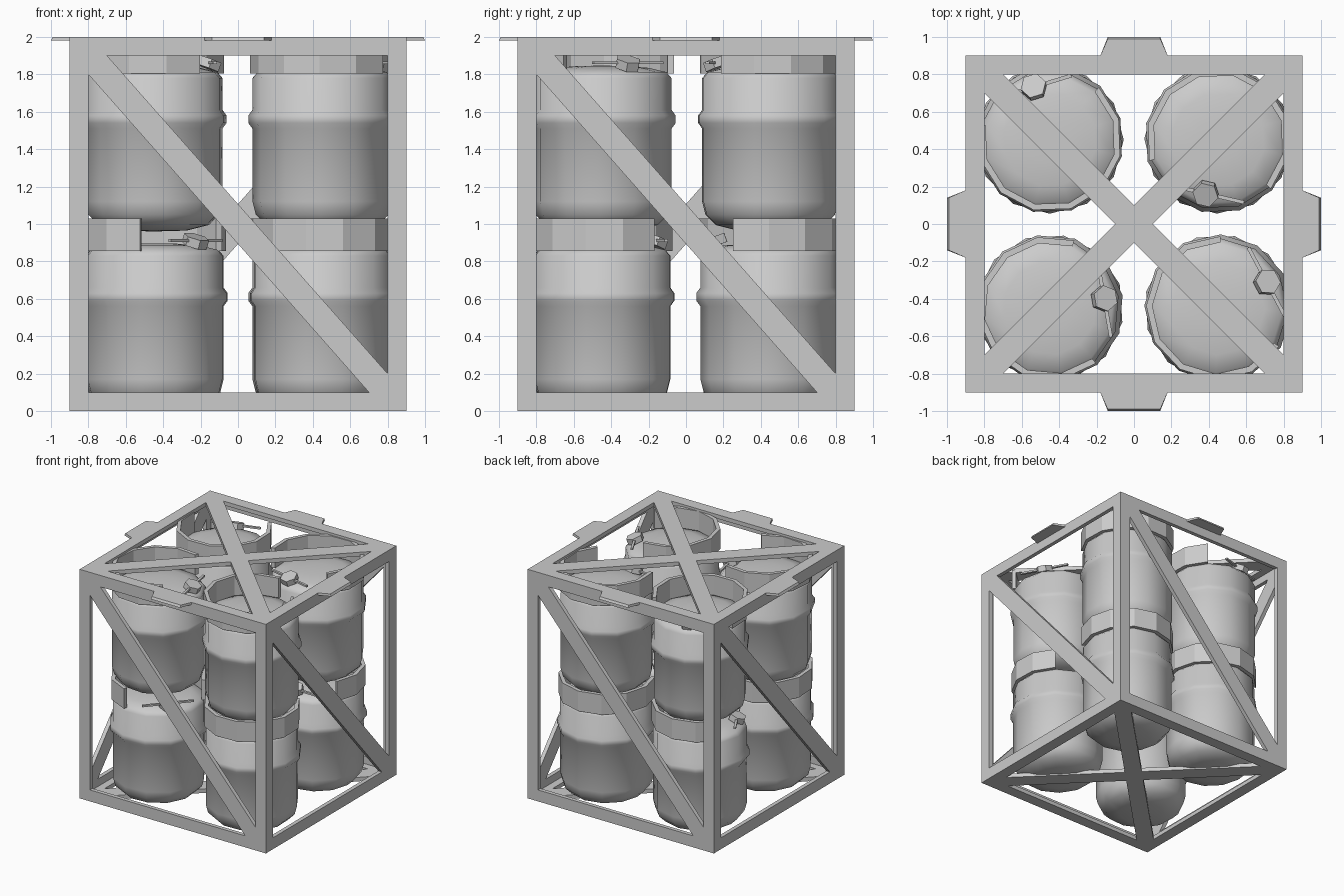
import bpy, bmesh
from math import pi, cos, sin, radians
from mathutils import Matrix, Vector

if "Cube" in bpy.data.objects:
    bpy.data.objects.remove(bpy.data.objects["Cube"])

grey = bpy.data.materials.new("light_grey")
grey.use_nodes = True
colour = (0.6, 0.6, 0.6, 1)
grey.diffuse_color = colour
grey.node_tree.nodes["Principled BSDF"].inputs["Base Color"].default_value = colour


def finish(bm, name, matrix, smooth=None):
    bmesh.ops.recalc_face_normals(bm, faces=bm.faces)
    mesh = bpy.data.meshes.new(name)
    bm.to_mesh(mesh)
    bm.free()
    mesh.materials.append(grey)
    obj = bpy.data.objects.new(name, mesh)
    bpy.context.collection.objects.link(obj)
    obj.matrix_world = matrix
    if smooth:
        bpy.ops.object.select_all(action="DESELECT")
        obj.select_set(True)
        bpy.context.view_layer.objects.active = obj
        bpy.ops.object.shade_smooth_by_angle(angle=radians(smooth))
    return obj


def turn(angle):
    return Matrix.Rotation(angle, 4, "Z")


def panel(name, half_height, brace, matrix, thick=0.035):
    """Flat mitred border with a brace, extruded inwards."""
    bm = bmesh.new()
    corners = [(-1, -1), (1, -1), (1, 1), (-1, 1)]
    outer = [(0.9 * u, half_height * v) for u, v in corners]
    inner = [(0.8 * u, (half_height - 0.1) * v) for u, v in corners]
    shapes = [brace]
    for i in range(4):
        j = (i + 1) % 4
        shapes.append([outer[i], outer[j], inner[j], inner[i]])
    for pts in shapes:
        bm.faces.new([bm.verts.new((u, v, 0)) for u, v in pts])
    bmesh.ops.remove_doubles(bm, verts=bm.verts, dist=0.0001)
    bmesh.ops.recalc_face_normals(bm, faces=bm.faces)
    out = bmesh.ops.extrude_face_region(bm, geom=bm.faces[:], use_keep_orig=True)
    verts = [g for g in out["geom"] if isinstance(g, bmesh.types.BMVert)]
    bmesh.ops.translate(bm, verts=verts, vec=(0, 0, -thick))
    finish(bm, name, matrix)


# Crate: four sides with one diagonal each, crossed top and bottom
diagonal = [(-0.8, 0.8), (-0.8, 0.9), (-0.7, 0.9), (0.8, -0.8), (0.8, -0.9), (0.7, -0.9)]
cross = []
for k in range(4):
    for p in [(0.8, 0.7), (0.8, 0.8), (0.7, 0.8), (0, 0.1)]:
        cross.append((turn(k * pi / 2) @ Vector((*p, 0))).xy)
upright = Matrix.Rotation(pi / 2, 4, "X")
for k, side in enumerate(["front", "left", "back", "right"]):
    panel(side + "_frame", 1, diagonal, turn(k * pi / 2) @ Matrix.Translation((0, -0.9, 1)) @ upright)
panel("top_frame", 0.9, cross, Matrix.Translation((0, 0, 2)))
panel("bottom_frame", 0.9, cross, Matrix.Rotation(pi, 4, "X"))

# Lifting tabs on the upper edges
for k, side in enumerate(["front", "left", "back", "right"]):
    bm = bmesh.new()
    rings = []
    for z, reach in [(1.98, 1.0), (2.0, 0.99)]:
        pts = [(-0.18, -0.9), (0.18, -0.9), (0.14, -reach), (-0.14, -reach)]
        rings.append([bm.verts.new((x, y, z)) for x, y in pts])
    for r in rings:
        bm.faces.new(r)
    for i in range(4):
        j = (i + 1) % 4
        bm.faces.new([rings[0][i], rings[0][j], rings[1][j], rings[1][i]])
    finish(bm, side + "_tab", turn(k * pi / 2))


SIDES = 12
BODY = [(0.18, 0.015), (0.30, 0.045), (0.355, 0.1), (0.373, 0.17), (0.373, 0.56),
        (0.395, 0.59), (0.395, 0.63), (0.373, 0.66), (0.373, 0.83), (0.345, 0.862),
        (0.25, 0.885), (0.12, 0.895)]


def spin(bm, profile, first, last, closed_profile):
    """Revolve a profile between two steps of the polygon."""
    full = last - first == SIDES
    rows = []
    for s in range(first, last + (0 if full else 1)):
        a = 2 * pi * s / SIDES
        rows.append([bm.verts.new((r * cos(a), r * sin(a), z)) for r, z in profile])
    n = len(profile)
    for s in range(last - first):
        a, b = rows[s], rows[(s + 1) % len(rows)]
        for i in range(n if closed_profile else n - 1):
            j = (i + 1) % n
            bm.faces.new([a[i], b[i], b[j], a[j]])
    return rows


def tank(name, x, y, z, angle):
    place = Matrix.Translation((x, y, z)) @ turn(radians(angle))
    # Body with domed ends and a raised band
    bm = bmesh.new()
    rows = spin(bm, BODY, 0, SIDES, False)
    for end, height in [(0, 0.01), (-1, 0.897)]:
        tip = bm.verts.new((0, 0, height))
        for s in range(SIDES):
            bm.faces.new([rows[s][end], rows[(s + 1) % SIDES][end], tip])
    finish(bm, name + "_body", place, 50)
    # Open guard collar around the valve
    bm = bmesh.new()
    rows = spin(bm, [(0.352, 0.855), (0.385, 0.855), (0.385, 1.03), (0.352, 1.03)], 2, 10, True)
    bm.faces.new(rows[0])
    bm.faces.new(rows[-1])
    finish(bm, name + "_collar", place)
    # Hexagonal valve with a cross handle
    bm = bmesh.new()
    bmesh.ops.create_cone(bm, cap_ends=True, segments=6, radius1=0.07, radius2=0.07, depth=0.05)
    tilt = Matrix.Rotation(radians(20), 4, "Y")
    finish(bm, name + "_valve", place @ Matrix.Translation((0.295, 0, 0.908)) @ tilt)
    bm = bmesh.new()
    bmesh.ops.create_cube(bm, size=1, matrix=Matrix.Diagonal((0.02, 0.42, 0.015, 1)))
    finish(bm, name + "_handle", place @ Matrix.Translation((0.295, 0, 0.912)))


# Two layers of four tanks, each turned differently
spots = [("front_right", -1, -1, -41, 10), ("front_left", 1, -1, 107, 28),
         ("back_left", 1, 1, -91, 257), ("back_right", -1, 1, 210, 107)]
for label, sx, sy, low, high in spots:
    tank("lower_" + label, sx * 0.45, sy * 0.45, 0, low)
    tank("upper_" + label, sx * 0.45, sy * 0.45, 0.95, high)
